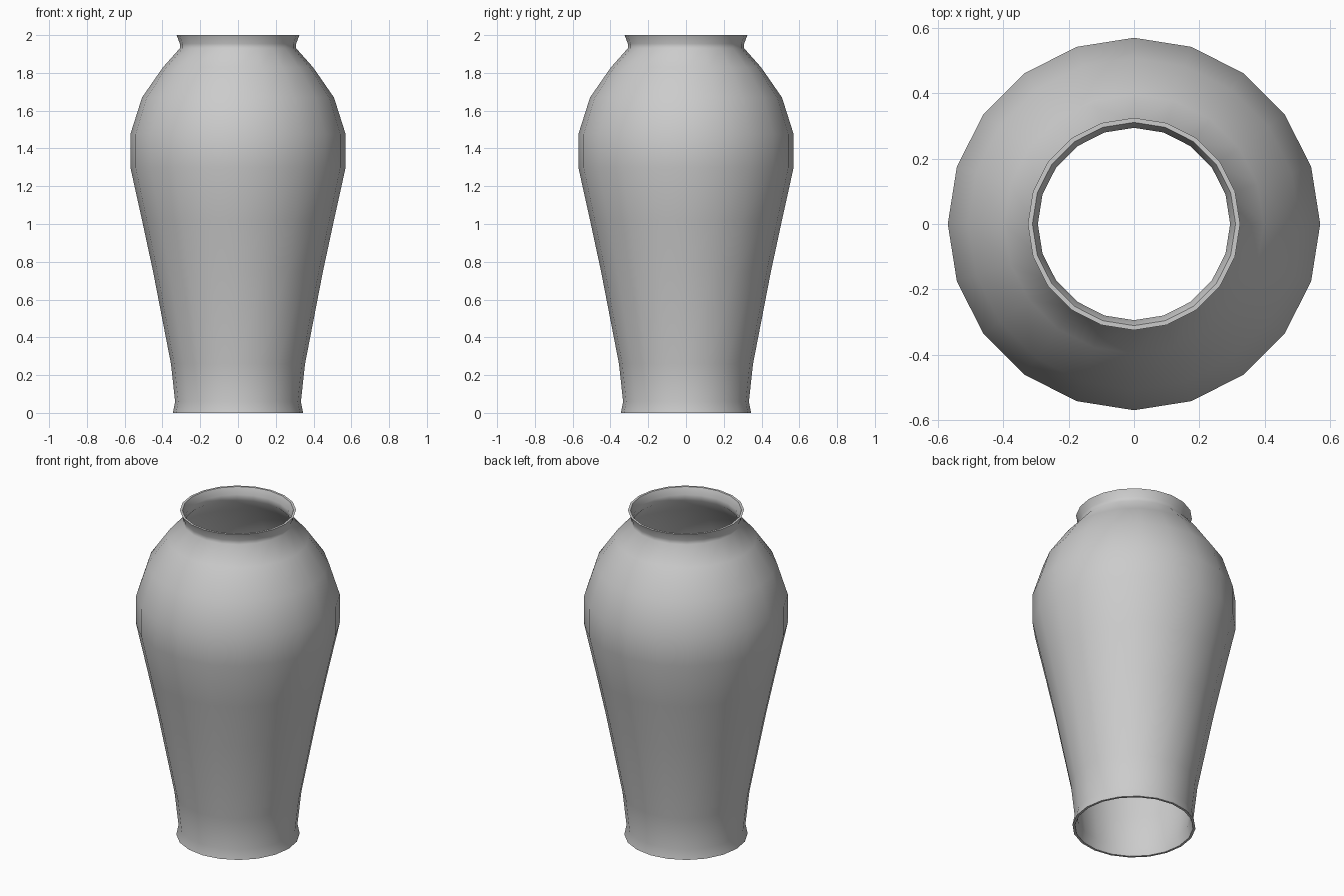
import bpy, bmesh, math
from mathutils import Vector

cube = bpy.data.objects.get("Cube")
if cube:
    bpy.data.objects.remove(cube, do_unlink=True)

SIDES = 20
WALL = 0.014

# Glaze material
glaze = bpy.data.materials.new("grey glaze")
glaze.use_nodes = True
colour = (0.6, 0.6, 0.6, 1)
glaze.diffuse_color = colour
glaze.node_tree.nodes["Principled BSDF"].inputs["Base Color"].default_value = colour

# Outer profile as (radius, height), foot to lip
outer = [(0.345, 0), (0.333, 0.06), (0.355, 0.26), (0.45, 0.75), (0.508, 1.02),
         (0.57, 1.3), (0.57, 1.475), (0.508, 1.67), (0.397, 1.83),
         (0.308, 1.93), (0.308, 1.955), (0.325, 2)]


def inner_point(i):
    """Shift a profile point inward along its normal; the rims stay level."""
    a = Vector(outer[max(i - 1, 0)])
    b = Vector(outer[min(i + 1, len(outer) - 1)])
    along = (b - a).normalized()
    r, z = outer[i]
    if i in (0, len(outer) - 1):
        return (r - WALL, z)
    return (r - WALL * along.y, z + WALL * along.x)


# Open-ended vase wall: outer and inner skins joined at foot and lip
loop = outer + [inner_point(i) for i in reversed(range(len(outer)))]
bm = bmesh.new()
verts = [bm.verts.new((r, 0, z)) for r, z in loop]
edges = [bm.edges.new((v, verts[(i + 1) % len(verts)])) for i, v in enumerate(verts)]
bmesh.ops.spin(bm, geom=verts + edges, cent=(0, 0, 0), axis=(0, 0, 1),
               angle=math.tau, steps=SIDES, use_merge=True)
bmesh.ops.remove_doubles(bm, verts=bm.verts, dist=0.0005)
bmesh.ops.recalc_face_normals(bm, faces=bm.faces)

mesh = bpy.data.meshes.new("vase_body")
bm.to_mesh(mesh)
bm.free()
mesh.materials.append(glaze)
vase = bpy.data.objects.new("vase_body", mesh)
bpy.context.collection.objects.link(vase)

# Smooth walls with crisp rims
bpy.ops.object.select_all(action="DESELECT")
vase.select_set(True)
bpy.context.view_layer.objects.active = vase
bpy.ops.object.shade_smooth_by_angle(angle=math.radians(60))
